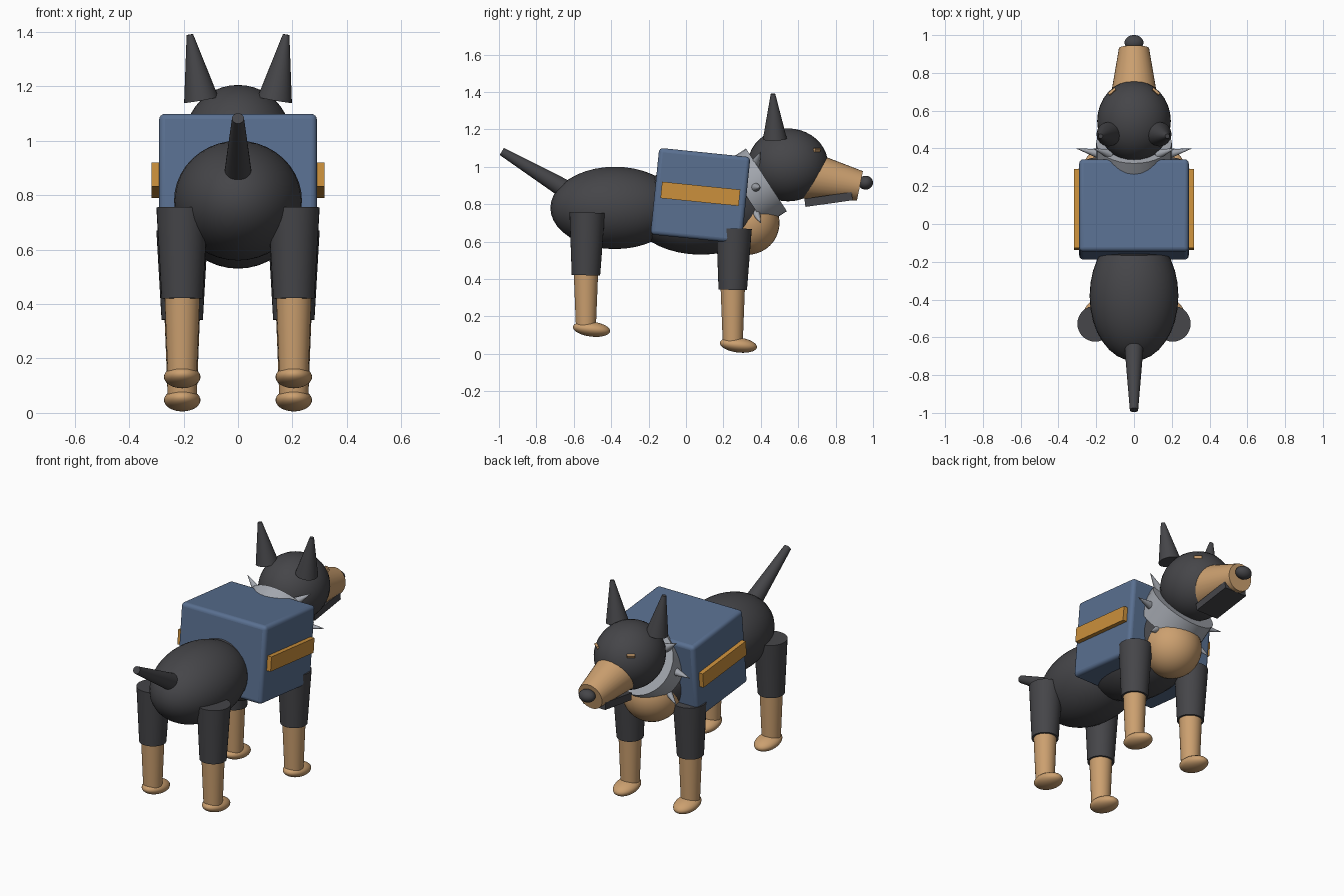
import bpy
from math import radians, cos, sin
from mathutils import Vector

cube = bpy.data.objects.get("Cube")
if cube:
    bpy.data.objects.remove(cube, do_unlink=True)


def material(name, rgb):
    m = bpy.data.materials.new(name)
    m.use_nodes = True
    m.diffuse_color = (*rgb, 1)
    m.node_tree.nodes["Principled BSDF"].inputs["Base Color"].default_value = (*rgb, 1)
    return m


coat = material("charcoal coat", (0.06, 0.06, 0.066))
tan = material("tan markings", (0.6, 0.35, 0.16))
blue = material("blue pack", (0.1, 0.16, 0.28))
orange = material("orange strap", (0.6, 0.28, 0.045))
silver = material("silver collar", (0.36, 0.38, 0.42))


def finish(name, mat, smooth=True):
    ob = bpy.context.object
    ob.name = name
    ob.data.materials.append(mat)
    if smooth:
        bpy.ops.object.transform_apply(location=False, rotation=False, scale=True)
        bpy.ops.object.shade_smooth_by_angle(angle=radians(40))
    return ob


def ellipsoid(name, mat, centre, radii, pitch=0):
    bpy.ops.mesh.primitive_uv_sphere_add(segments=32, ring_count=20, radius=1,
                                         location=centre, rotation=(radians(pitch), 0, 0))
    bpy.context.object.scale = radii
    return finish(name, mat)


def taper(name, mat, start, end, r0, r1, sides=32):
    a, b = Vector(start), Vector(end)
    bpy.ops.mesh.primitive_cone_add(vertices=sides, radius1=r0, radius2=r1, depth=(b - a).length,
                                    location=(a + b) / 2,
                                    rotation=(b - a).to_track_quat("Z", "Y").to_euler())
    return finish(name, mat)


def box(name, mat, centre, size, rot=(0, 0, 0), bevel=0):
    bpy.ops.mesh.primitive_cube_add(size=1, location=centre, rotation=[radians(a) for a in rot])
    ob = bpy.context.object
    ob.scale = size
    finish(name, mat, smooth=False)
    bpy.ops.object.transform_apply(location=False, rotation=False, scale=True)
    if bevel:
        mod = ob.modifiers.new("rounded edges", "BEVEL")
        mod.width, mod.segments = bevel, 4
        bpy.ops.object.shade_smooth_by_angle(angle=radians(40))
    return ob


# Body and tail
ellipsoid("hindquarters", coat, (0, -0.38, 0.78), (0.235, 0.345, 0.22))
ellipsoid("ribcage", coat, (0, 0.08, 0.77), (0.24, 0.38, 0.24))
ellipsoid("chest_marking", tan, (0, 0.33, 0.70), (0.17, 0.17, 0.17))
taper("tail", coat, (0, -0.63, 0.87), (0, -0.985, 1.082), 0.052, 0.022)

# Head
ellipsoid("head", coat, (0, 0.545, 1.01), (0.195, 0.215, 0.195))
taper("muzzle", tan, (0, 0.65, 0.955), (0, 0.93, 0.898), 0.128, 0.08)
ellipsoid("nose", coat, (0, 0.96, 0.915), (0.05, 0.04, 0.037))
box("jaw", coat, (0, 0.762, 0.825), (0.15, 0.255, 0.044), (8, 0, 0))

# Collar and pack
taper("collar", silver, (0, 0.315, 0.855), (0, 0.43, 0.93), 0.2, 0.2)
box("pack", blue, (0, 0.077, 0.845), (0.58, 0.49, 0.465), (-5.8, 0, 0), bevel=0.022)

# Mirrored parts
for side, s in (("left", 1), ("right", -1)):
    taper(f"{side}_ear", coat, (s * 0.135, 0.475, 1.15), (s * 0.177, 0.465, 1.39), 0.064, 0.012)
    box(f"{side}_brow", tan, (s * 0.115, 0.7, 1.09), (0.045, 0.014, 0.018), (-25, 0, -s * 40))
    box(f"{side}_strap", orange, (s * 0.3, 0.077, 0.855), (0.034, 0.42, 0.088), (-5.8, 0, 0))

    # Collar spikes
    for place, angle in (("upper", 45), ("middle", 0), ("lower", -45)):
        c, h = s * cos(radians(angle)), sin(radians(angle))
        taper(f"{side}_{place}_spike", silver, (c * 0.18, 0.37, 0.89 + h * 0.18),
              (c * 0.305, 0.4, 0.89 + h * 0.27), 0.026, 0.001, 16)

    # Legs: hip height, knee height, foot height
    for part, y, hip, knee, foot in (("hind", -0.535, 0.755, 0.42, 0.132),
                                     ("front", 0.25, 0.67, 0.342, 0.047)):
        x = s * 0.205
        taper(f"{side}_{part}_thigh", coat, (x, y, knee), (x, y + 0.007, hip), 0.076, 0.095)
        taper(f"{side}_{part}_shin", tan, (x, y, foot), (x, y, knee + 0.01), 0.053, 0.065)
        ellipsoid(f"{side}_{part}_paw", tan, (x, y + 0.03, foot), (0.067, 0.1, 0.04), -7)
